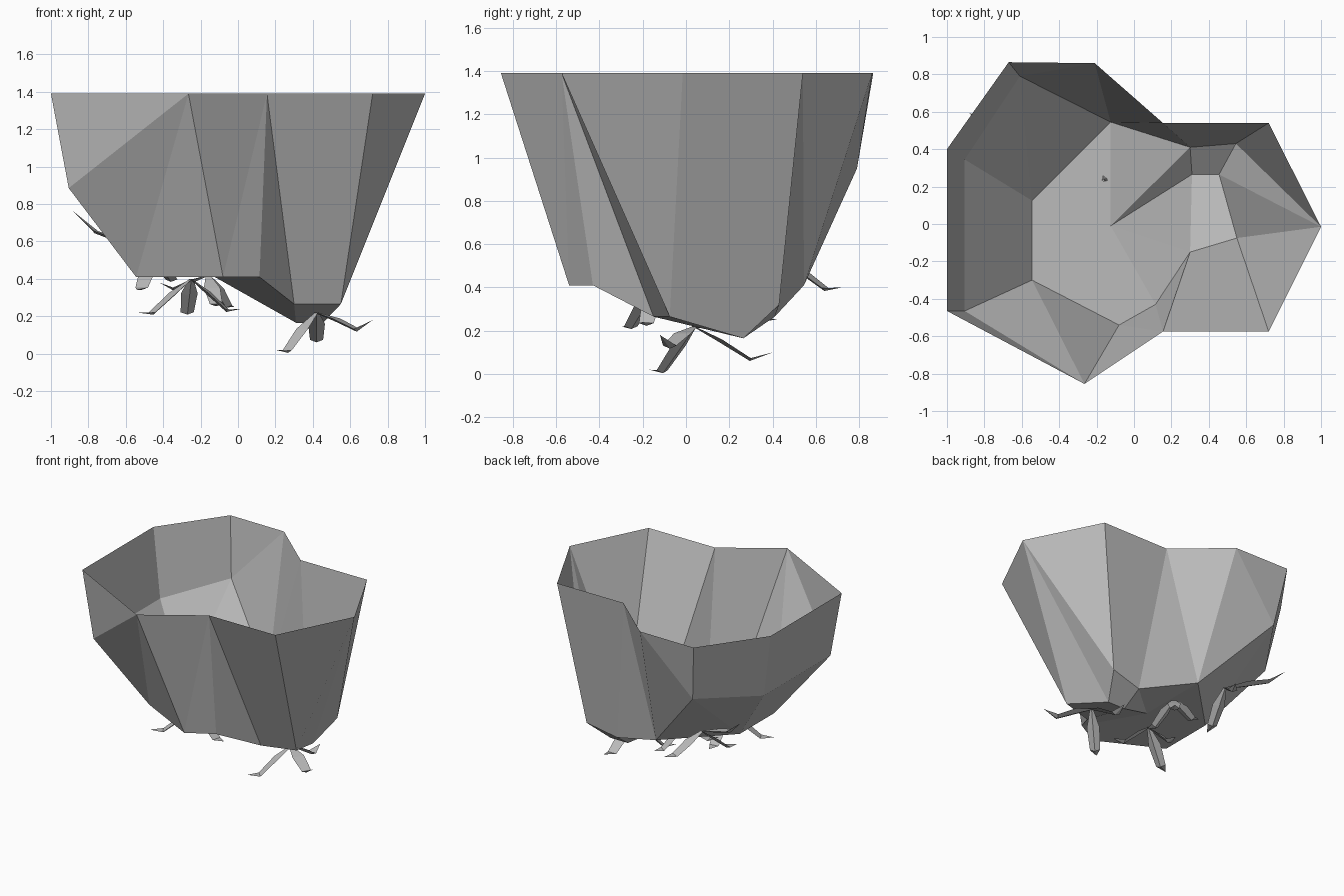
import bpy
import bmesh
from mathutils import Vector

cube = bpy.data.objects.get("Cube")
if cube:
    bpy.data.objects.remove(cube, do_unlink=True)

grey = bpy.data.materials.new("plain_grey")
grey.use_nodes = True
COLOUR = (0.5, 0.5, 0.5, 1)
grey.diffuse_color = COLOUR
grey.node_tree.nodes["Principled BSDF"].inputs["Base Color"].default_value = COLOUR


def finish(name, bm):
    bmesh.ops.recalc_face_normals(bm, faces=bm.faces)
    mesh = bpy.data.meshes.new(name)
    bm.to_mesh(mesh)
    bm.free()
    mesh.materials.append(grey)
    obj = bpy.data.objects.new(name, mesh)
    bpy.context.collection.objects.link(obj)
    return obj


# Open basin: rim corners A-J, shoulder corners K-M, floor corners in lower case
TOP, FLOOR, STEP, LOW = 1.39, 0.41, 0.265, 0.165
corners = {
    "A": (-1, .4, TOP), "B": (-.67, .865, TOP), "C": (-.21, .86, TOP),
    "D": (.155, .54, TOP), "E": (.72, .54, TOP), "F": (1, -.015, TOP),
    "G": (.72, -.575, TOP), "H": (.155, -.575, TOP),
    "I": (-.265, -.855, TOP), "J": (-1, -.465, TOP),
    "K": (-.905, -.465, .885), "L": (-.905, .345, .885), "M": (-.61, .79, .95),
    "a": (-.545, .125, FLOOR), "b": (-.125, .545, FLOOR), "c": (-.125, -.01, FLOOR),
    "h": (.115, -.43, FLOOR), "i": (-.08, -.54, FLOOR), "j": (-.545, -.3, FLOOR),
    "r": (.3, .41, STEP), "s": (.545, .43, .32), "g": (.3, -.15, STEP),
    "u": (.55, -.075, STEP), "t": (.455, .265, LOW), "p": (.31, .265, LOW),
}
walls = "ABML AJKL BCM CbM LMa Mba LKja KJI KIj Iij IHi Hhi Hgh HGug GFu Fut Fts FEs EDrs Drb CDb"
floors = "abcj jci cih chg cgp cpr crb prst pgut"

bm = bmesh.new()
verts = {key: bm.verts.new(co) for key, co in corners.items()}
for loop in (walls + " " + floors).split():
    bm.faces.new([verts[key] for key in loop])
finish("basin", bm)


# Curved leaf-like root with a flattened triangular section
def add_root(bm, hub, tip, drop):
    hub, tip = Vector(hub), Vector(tip)
    run = tip - hub
    side = run.cross(Vector((0, 0, 1))).normalized()
    under = side.cross(run).normalized()
    if under.z > 0:
        under.negate()
    rings = []
    for t, width, sag in ((0, .012, 0), (.35, .045, .3), (.72, .035, 1)):
        centre = hub + run * t + Vector((0, 0, -drop * sag))
        rings.append([bm.verts.new(centre + side * width),
                      bm.verts.new(centre - side * width),
                      bm.verts.new(centre + under * width * .4)])
    end = bm.verts.new(tip)
    bm.faces.new(rings[0])
    for k in range(3):
        n = (k + 1) % 3
        for lo, hi in zip(rings, rings[1:]):
            bm.faces.new((lo[k], lo[n], hi[n], hi[k]))
        bm.faces.new((rings[-1][k], rings[-1][n], end))


# Clusters of three roots under the basin
clusters = {
    "low_root": ((.42, .04, .22),
                 ((.2, -.17, .02), (.72, -.12, .18), (.42, .4, .1)), .06),
    "front_root": ((-.25, -.14, .4),
                   ((-.54, -.3, .22), (.02, -.2, .24), (-.28, .12, .22)), .05),
    "middle_root": ((-.16, .24, .42),
                    ((-.42, .2, .38), (-.1, .02, .26), (-.02, .42, .25)), .04),
    "back_root": ((-.45, .45, .53),
                  ((-.88, .59, .76), (-.54, .15, .34), (-.32, .72, .4)), .04),
}
for name, (hub, tips, drop) in clusters.items():
    bm = bmesh.new()
    for tip in tips:
        add_root(bm, hub, tip, drop)
    finish(name, bm)
